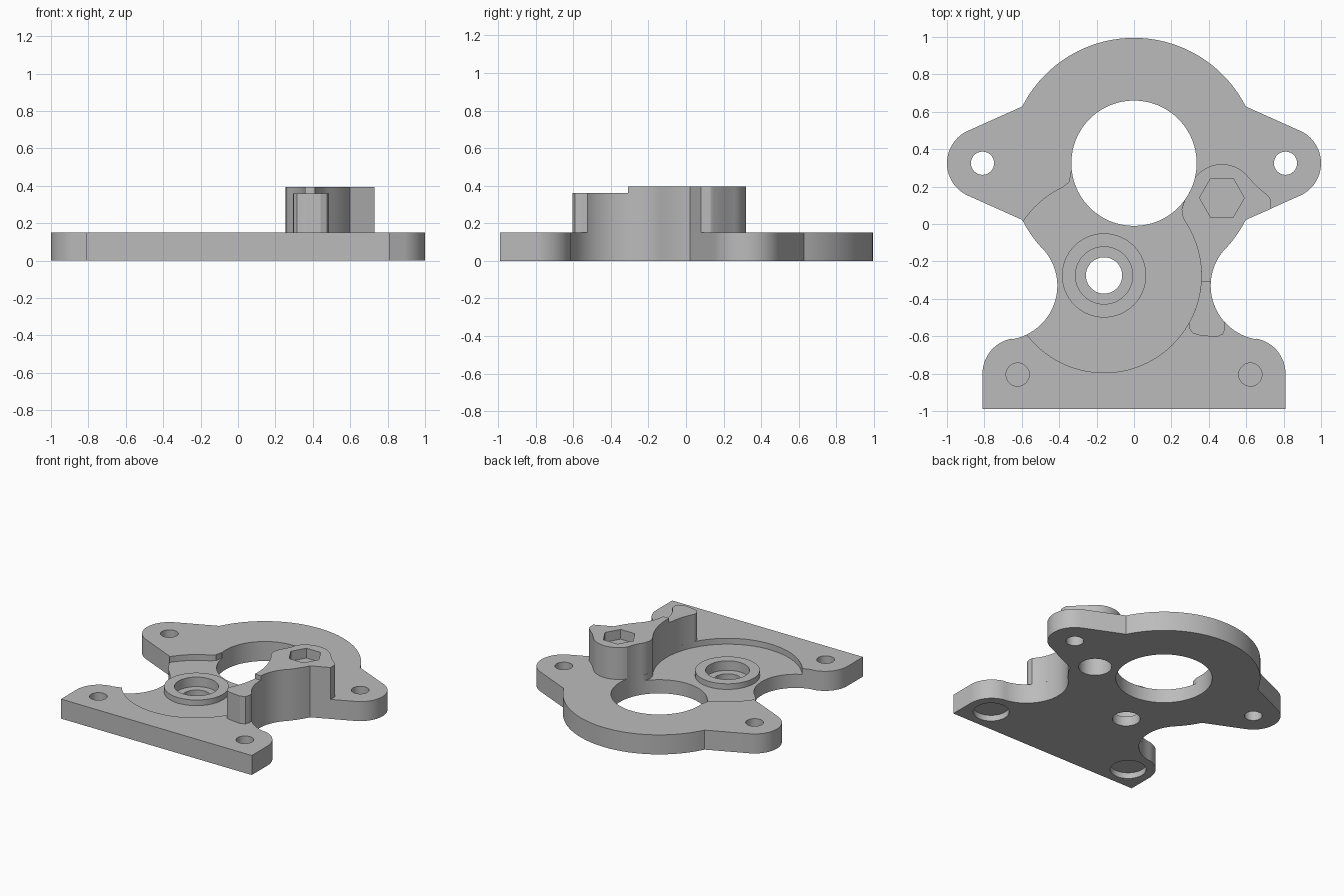
import bpy, bmesh
from math import sin, cos, radians, ceil

cube = bpy.data.objects.get("Cube")
if cube:
    bpy.data.objects.remove(cube, do_unlink=True)

grey = bpy.data.materials.new("machined_grey")
grey.use_nodes = True
colour = (0.5, 0.5, 0.5, 1)
grey.diffuse_color = colour
grey.node_tree.nodes["Principled BSDF"].inputs["Base Color"].default_value = colour

# Shared circle data: centre and radius
RING = ((0, 0.325), 0.67)
BORE = ((0, 0.325), 0.335)
POCKET = ((-0.16, -0.275), 0.52)
WAIST = ((0.70, -0.33), 0.29)
NUT = (0.47, 0.14)
TOP, FLOOR = 0.15, 0.105


def arc(circle, a, b, step=4):
    """Points along a circle from angle a to angle b, in degrees."""
    (cx, cy), r = circle
    n = max(2, ceil(abs(b - a) / step))
    angles = [radians(a + (b - a) * i / n) for i in range(n + 1)]
    return [(cx + r * cos(t), cy + r * sin(t)) for t in angles]


def disc(centre, r, sides=64):
    return arc((centre, r), 0, 360, 360 / sides)[:-1]


def prism(name, points, z0, z1):
    """Extrude a flat outline between two heights."""
    bm = bmesh.new()
    outline = []
    for p in points:
        if not outline or abs(p[0] - outline[-1][0]) + abs(p[1] - outline[-1][1]) > 1e-4:
            outline.append(p)
    face = bm.faces.new([bm.verts.new((x, y, z0)) for x, y in outline])
    new = bmesh.ops.extrude_face_region(bm, geom=[face])["geom"]
    verts = [v for v in new if isinstance(v, bmesh.types.BMVert)]
    bmesh.ops.translate(bm, verts=verts, vec=(0, 0, z1 - z0))
    bmesh.ops.recalc_face_normals(bm, faces=bm.faces)
    mesh = bpy.data.meshes.new(name)
    bm.to_mesh(mesh)
    bm.free()
    mesh.materials.append(grey)
    obj = bpy.data.objects.new(name, mesh)
    bpy.context.scene.collection.objects.link(obj)
    return obj


def combine(obj, tool, operation="DIFFERENCE"):
    """Apply a boolean and discard the tool."""
    tool.hide_render = True
    mod = obj.modifiers.new("combine", "BOOLEAN")
    mod.operation, mod.solver, mod.object = operation, "EXACT", tool
    bpy.context.view_layer.update()
    graph = bpy.context.evaluated_depsgraph_get()
    mesh = bpy.data.meshes.new_from_object(obj.evaluated_get(graph))
    obj.modifiers.clear()
    obj.data = mesh
    bpy.data.objects.remove(tool, do_unlink=True)


def drill(obj, centre, r, z0, z1, sides=64):
    combine(obj, prism("drill", disc(centre, r, sides), z0, z1))


def finish(obj):
    obj.data.shade_smooth()
    obj.data.set_sharp_from_angle(angle=radians(25))


# Base plate: half outline mirrored
half = [(0.81, -0.99)]
half += arc(((0.62, -0.80), 0.19), 0, 80.3)
half += arc(WAIST, 260.3, 136.9)
half += arc(RING, -43.1, -26.9)
half += arc(((0.81, 0.325), 0.19), -65, 65)
half += arc(RING, 26.9, 90, 2.5)
plate = prism("base_plate", half + [(-x, y) for x, y in reversed(half[:-1])], 0, TOP)

# Round pocket, blending into the large bore
pocket = arc(POCKET, 115, 394.4, 3)
pocket += [(0.257, 0.05), (0.255, 0.08), (0.27, 0.13), (0, 0.3),
           (-0.3, 0.3), (-0.335, 0.28), (-0.345, 0.225)]
combine(plate, prism("pocket_tool", pocket, FLOOR, 0.3))

# Stepped collar in the pocket
combine(plate, prism("collar", disc(POCKET[0], 0.225), 0.05, TOP - 0.002), "UNION")
drill(plate, POCKET[0], 0.153, 0.075, 0.3)
drill(plate, POCKET[0], 0.097, -0.1, 0.3)

# Large bore, ear holes and blind corner holes
drill(plate, BORE[0], BORE[1], -0.1, 0.3, 96)
for side in (-1, 1):
    drill(plate, (side * 0.81, 0.325), 0.062, -0.1, 0.3, 40)
    drill(plate, (side * 0.622, -0.805), 0.062, 0.08, 0.3, 40)
    drill(plate, (side * 0.622, -0.805), 0.125, -0.1, 0.045)
drill(plate, NUT, 0.115, -0.1, 0.3)

# Raised arm with the hexagonal seat
outline = arc(WAIST, 176, 136.9)
outline += arc(RING, -43.1, -26.9)
outline += [(0.73, 0.08), (0.73, 0.13), (0.722, 0.147), (0.65, 0.208)]
outline += arc((NUT, 0.18), 40, 143)
outline += arc(BORE, -13, -35.8)
outline += [(0.255, 0.08), (0.257, 0.05)]
outline += arc(POCKET, 34.4, -3.5, 3)
arm = prism("raised_arm", outline, TOP, 0.395)
drill(arm, NUT, 0.12, 0.32, 0.6, 6)
drill(arm, NUT, 0.115, 0, 0.26)

# Lower foot at the end of the arm
outline = arc(POCKET, -3.5, -29, 3)
outline += [(0.297, -0.56), (0.315, -0.585), (0.35, -0.595), (0.44, -0.605),
            (0.475, -0.59), (0.487, -0.56)]
outline += arc(WAIST, 222, 176)
foot = prism("arm_foot", outline, TOP, 0.36)

for part in (plate, arm, foot):
    finish(part)
